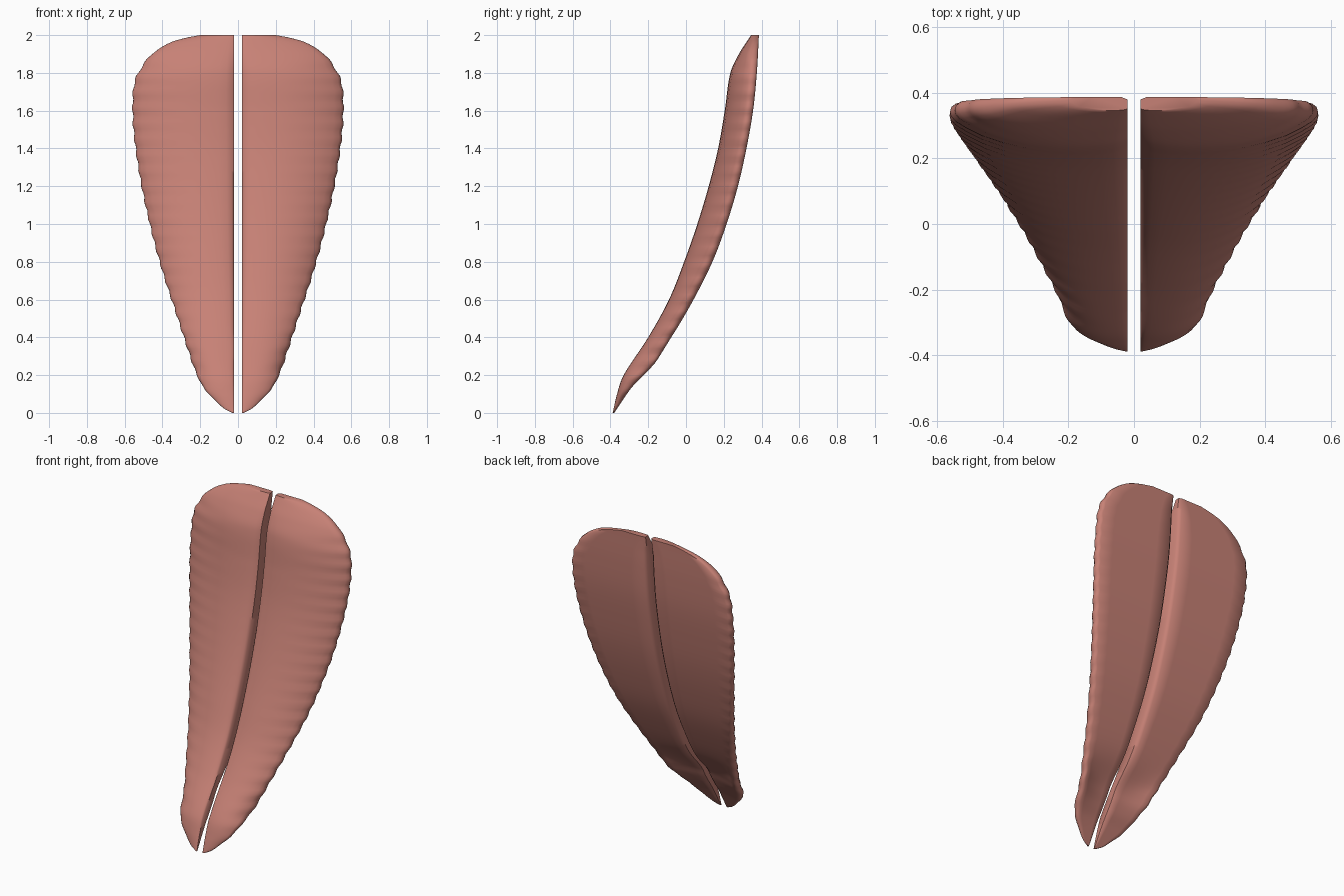
import bpy, bmesh, math

if "Cube" in bpy.data.objects:
    bpy.data.objects.remove(bpy.data.objects["Cube"])

# One flat colour
pink = bpy.data.materials.new("dusty pink")
pink.use_nodes = True
colour = (0.57, 0.22, 0.18, 1)
pink.diffuse_color = colour
pink.node_tree.nodes["Principled BSDF"].inputs["Base Color"].default_value = colour

# Profiles by height: half width, back surface, front surface
WIDTH = [(0, .03), (.02, .07), (.07, .125), (.13, .18), (.22, .225), (.35, .27), (.55, .335),
         (.75, .40), (.95, .455), (1.2, .51), (1.45, .548), (1.62, .558), (1.75, .548),
         (1.83, .51), (1.9, .455), (1.96, .36), (1.985, .28), (2, .2)]
BACK = [(0, -.38), (.13, -.29), (.2, -.22), (.27, -.152), (.4, -.075), (.6, .04), (.8, .14),
        (1, .215), (1.2, .275), (1.4, .32), (1.6, .355), (1.8, .375), (2, .386)]
FRONT = [(0, -.388), (.1, -.365), (.2, -.33), (.4, -.2), (.6, -.09), (.8, -.01), (1, .06),
         (1.2, .12), (1.4, .17), (1.6, .205), (1.8, .235), (1.9, .28), (1.97, .325), (2, .345)]
# Front pillow across the half: position, rise above the rim
PILLOW = [(0, .72), (.03, .84), (.08, .92), (.16, .97), (.28, 1), (.42, .97), (.56, .88),
          (.7, .71), (.82, .5), (.91, .27), (.97, .08)]


def sample(keys, z):
    """Smooth interpolation through (height, value) keys."""
    i = 0
    while i < len(keys) - 2 and z > keys[i + 1][0]:
        i += 1

    def slope(k):
        a, b = keys[max(k - 1, 0)], keys[min(k + 1, len(keys) - 1)]
        return (b[1] - a[1]) / (b[0] - a[0])

    (z0, v0), (z1, v1) = keys[i], keys[i + 1]
    h = z1 - z0
    t = (z - z0) / h
    return ((1 + 2 * t) * (1 - t) ** 2 * v0 + t * (1 - t) ** 2 * h * slope(i)
            + t * t * (3 - 2 * t) * v1 + t * t * (t - 1) * h * slope(i + 1))


def section(z):
    """Closed outline of one half at height z."""
    back, front = sample(BACK, z), sample(FRONT, z)
    thick = max(back - front, .008)
    rim = min(.05, thick * .5)
    fade = min(1, z / .3, (2 - z) / .2)
    width = sample(WIDTH, z) + fade * .004 * math.sin(z * 75)
    span = width - .02
    # inner wall with a bevelled back edge, front pillow, rounded rim, flat back
    pts = [(0, rim * .35)]
    pts += [(s, rim * .9 + (thick - rim * .9) * p) for s, p in PILLOW]
    bevel = min(.018 / span, .1)
    pts += [(1 - bevel * .15, rim * .75), (1, rim * .5), (1 - bevel * .25, rim * .2), (1 - bevel, 0)]
    pts += [(s, 0) for s in (.8, .6, .4, .2)] + [(bevel, 0)]
    hollow = .055 * math.exp(-((z - .3) / .11) ** 2)
    return [(.02 + s * span, back - d - hollow * (1 - s * s) * (1 - d / thick), z) for s, d in pts]


def build_half(name, side):
    bm = bmesh.new()
    rows = 110
    rings = []
    for i in range(rows + 1):
        u = i / rows
        z = 2 * (.45 * u + .55 * (1 - math.cos(math.pi * u)) / 2)
        rings.append([bm.verts.new((side * x, y, z)) for x, y, z in section(z)])
    n = len(rings[0])
    for a, b in zip(rings, rings[1:]):
        for j in range(n):
            k = (j + 1) % n
            bm.faces.new((a[j], a[k], b[k], b[j]))
    bm.faces.new(rings[0])
    bm.faces.new(rings[-1])
    bmesh.ops.recalc_face_normals(bm, faces=bm.faces)
    mesh = bpy.data.meshes.new(name)
    bm.to_mesh(mesh)
    bm.free()
    mesh.materials.append(pink)
    obj = bpy.data.objects.new(name, mesh)
    bpy.context.collection.objects.link(obj)
    bpy.ops.object.select_all(action='DESELECT')
    obj.select_set(True)
    bpy.context.view_layer.objects.active = obj
    bpy.ops.object.shade_smooth_by_angle(angle=math.radians(50))


build_half("left_half", 1)
build_half("right_half", -1)
